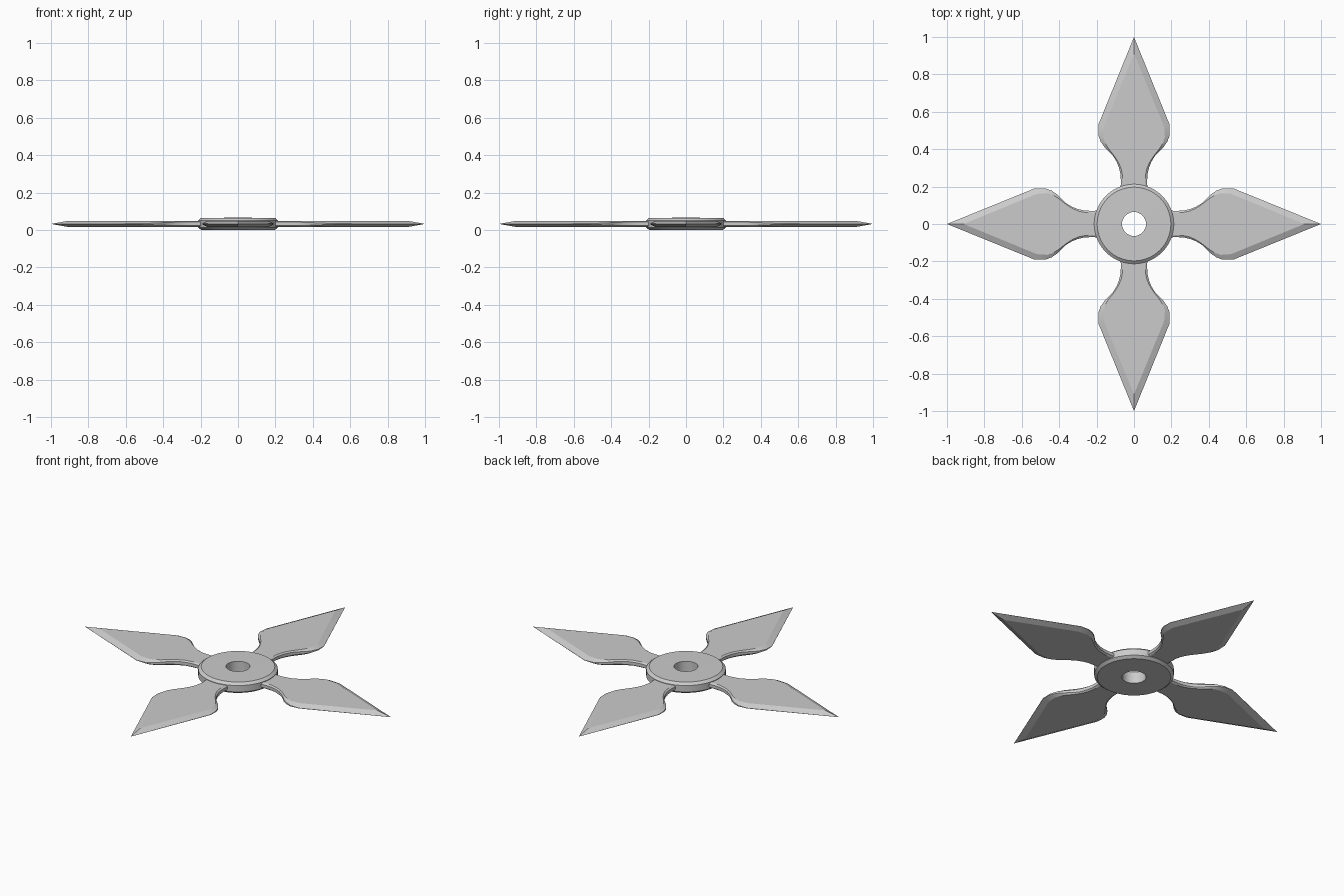
import bpy, bmesh, math

if "Cube" in bpy.data.objects:
    bpy.data.objects.remove(bpy.data.objects["Cube"])

MID = 0.033          # height of the middle plane
FLAT = 0.016         # half thickness of a blade

# Blade stations: outer x, outer half width, inner x, inner half width, half rim height
STATIONS = [
    (0.170, 0.073, 0.170, 0.062, 0.009),
    (0.225, 0.070, 0.225, 0.060, 0.009),
    (0.265, 0.072, 0.262, 0.062, 0.009),
    (0.300, 0.080, 0.297, 0.069, 0.009),
    (0.335, 0.094, 0.329, 0.083, 0.009),
    (0.365, 0.113, 0.358, 0.101, 0.008),
    (0.390, 0.137, 0.384, 0.121, 0.007),
    (0.412, 0.159, 0.408, 0.140, 0.006),
    (0.440, 0.178, 0.435, 0.156, 0.005),
    (0.475, 0.191, 0.465, 0.165, 0.003),
    (0.530, 0.191, 0.520, 0.161, 0.001),
]
TIP, INNER_TIP = 1.0, 0.91


def finish(bm, name):
    bmesh.ops.recalc_face_normals(bm, faces=bm.faces)
    mesh = bpy.data.meshes.new(name)
    bm.to_mesh(mesh)
    bm.free()
    obj = bpy.data.objects.new(name, mesh)
    bpy.context.collection.objects.link(obj)
    bpy.ops.object.select_all(action='DESELECT')
    obj.select_set(True)
    bpy.context.view_layer.objects.active = obj
    bpy.ops.object.shade_smooth_by_angle(angle=math.radians(15))
    return obj


# Hub: closed ring profile swept around z
def make_hub(sides=64):
    profile = [(0.064, -0.033), (0.197, -0.032), (0.213, -0.019),
               (0.213, 0.019), (0.197, 0.032), (0.064, 0.033)]
    bm = bmesh.new()
    rings = []
    for i in range(sides):
        a = math.tau * i / sides
        rings.append([bm.verts.new((r * math.cos(a), r * math.sin(a), MID + z))
                      for r, z in profile])
    n = len(profile)
    for i in range(sides):
        p, q = rings[i], rings[(i + 1) % sides]
        for j in range(n):
            k = (j + 1) % n
            bm.faces.new((p[j], q[j], q[k], p[k]))
    return finish(bm, "hub")


# Blade: eight-sided sections closing to a sharp bevelled tip
def make_blade(index):
    bm = bmesh.new()
    sections = []
    for ox, ow, ix, iw, e in STATIONS:
        loop = [(ox, ow, e), (ix, iw, FLAT), (ix, -iw, FLAT), (ox, -ow, e),
                (ox, -ow, -e), (ix, -iw, -FLAT), (ix, iw, -FLAT), (ox, ow, -e)]
        sections.append([bm.verts.new((x, y, MID + z)) for x, y, z in loop])
    for p, q in zip(sections, sections[1:]):
        for j in range(8):
            k = (j + 1) % 8
            bm.faces.new((p[j], q[j], q[k], p[k]))
    bm.faces.new(sections[0])
    s = sections[-1]
    tip = bm.verts.new((TIP, 0, MID))
    top = bm.verts.new((INNER_TIP, 0, MID + FLAT))
    low = bm.verts.new((INNER_TIP, 0, MID - FLAT))
    for face in ((s[1], s[2], top), (s[5], s[6], low),
                 (s[0], s[1], top, tip), (s[2], s[3], tip, top),
                 (s[4], s[5], low, tip), (s[6], s[7], tip, low),
                 (s[3], s[4], tip), (s[7], s[0], tip)):
        bm.faces.new(face)
    obj = finish(bm, f"blade_{index + 1}")
    obj.rotation_euler.z = index * math.pi / 2


make_hub()
for i in range(4):
    make_blade(i)
